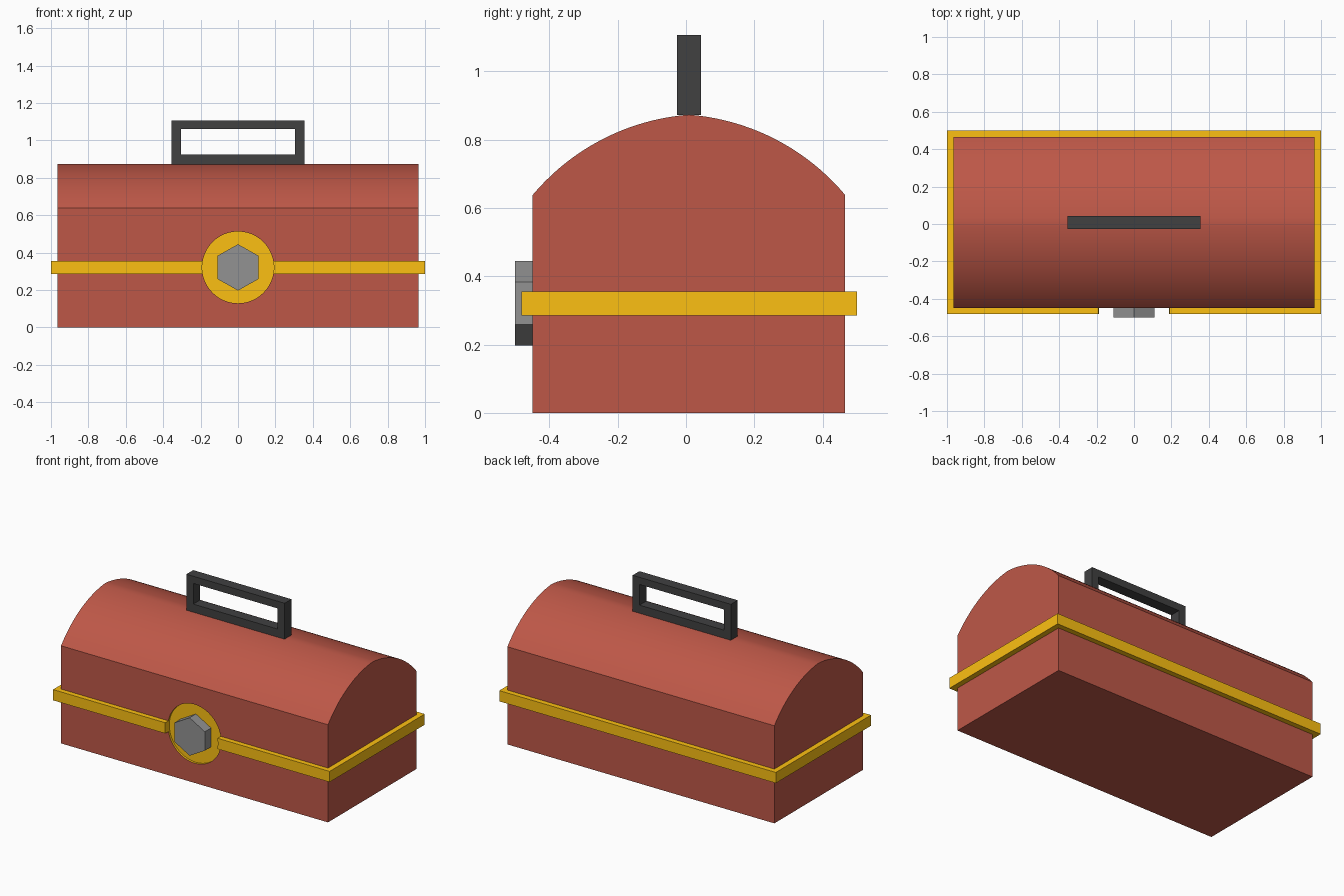
import bpy, bmesh
from math import sin, cos, radians, pi

if "Cube" in bpy.data.objects:
    bpy.data.objects.remove(bpy.data.objects["Cube"])


def material(name, rgb):
    m = bpy.data.materials.new(name)
    m.diffuse_color = (*rgb, 1)
    m.use_nodes = True
    m.node_tree.nodes["Principled BSDF"].inputs["Base Color"].default_value = m.diffuse_color
    return m


red = material("red_paint", (0.515, 0.097, 0.064))
gold = material("gold_trim", (0.98, 0.53, 0.006))
dark = material("dark_grip", (0.052, 0.052, 0.053))
steel = material("steel", (0.29, 0.29, 0.29))


def make(name, bm, *mats):
    bmesh.ops.recalc_face_normals(bm, faces=bm.faces)
    me = bpy.data.meshes.new(name)
    bm.to_mesh(me)
    bm.free()
    ob = bpy.data.objects.new(name, me)
    bpy.context.collection.objects.link(ob)
    for m in mats:
        me.materials.append(m)
    return ob


def prism(name, points, depth, *mats):
    """Extrude a closed outline of 3D points along a vector."""
    bm = bmesh.new()
    face = bm.faces.new([bm.verts.new(p) for p in points])
    geo = bmesh.ops.extrude_face_region(bm, geom=[face], use_keep_orig=True)["geom"]
    bmesh.ops.translate(bm, vec=depth, verts=[g for g in geo if isinstance(g, bmesh.types.BMVert)])
    return make(name, bm, *mats)


def frame(name, outer, inner, to3d, depth, *mats):
    """Rectangular frame from (u0, v0, u1, v1) rectangles, extruded."""
    def corners(r):
        return [(r[0], r[1]), (r[2], r[1]), (r[2], r[3]), (r[0], r[3])]
    bm = bmesh.new()
    o = [bm.verts.new(to3d(*c)) for c in corners(outer)]
    i = [bm.verts.new(to3d(*c)) for c in corners(inner)]
    faces = [bm.faces.new((o[k], o[(k + 1) % 4], i[(k + 1) % 4], i[k])) for k in range(4)]
    geo = bmesh.ops.extrude_face_region(bm, geom=faces, use_keep_orig=True)["geom"]
    bmesh.ops.translate(bm, vec=depth, verts=[g for g in geo if isinstance(g, bmesh.types.BMVert)])
    return make(name, bm, *mats)


def disc(rx, rz, sides, y, z):
    return [(rx * sin(2 * pi * k / sides), y, z + rz * cos(2 * pi * k / sides))
            for k in range(sides)]


# Box with arched lid: end profile swept along x
MID, HALF, WALL_TOP_ANGLE, TOP = 0.0085, 0.4575, 50, 0.873
a0, a1 = radians(4.4), radians(WALL_TOP_ANGLE)
R = HALF / (sin(a1) - sin(a0))
N = 20
arc = []
for k in range(N + 1):
    a = a1 + (a0 - a1) * k / N
    arc.append((R * (sin(a) - sin(a0)), TOP - R * (cos(a0) - cos(a))))
lid = [(MID - y, z) for y, z in arc] + [(MID + y, z) for y, z in reversed(arc[:-1])]
profile = [(MID - HALF, 0)] + lid + [(MID + HALF, 0)]
body = prism("box_body", [(-0.965, y, z) for y, z in profile], (1.93, 0, 0), red, gold)

# Band around the box
band = frame("trim_band", (-1, -0.482, 1, 0.5), (-0.95, -0.435, 0.95, 0.45),
             lambda u, v: (u, v, 0.285), (0, 0, 0.07), gold, gold)

# Shallow round gold recess cut through band and front wall
cutter = prism("recess_cutter", disc(0.192, 0.192, 48, -0.6, 0.321), (0, 0.165, 0), red, gold)
cutter.hide_render = True
for p in cutter.data.polygons:
    p.material_index = 1
for ob in (body, band):
    mod = ob.modifiers.new("recess", 'BOOLEAN')
    mod.operation = 'DIFFERENCE'
    mod.solver = 'EXACT'
    mod.object = cutter
    bpy.context.view_layer.objects.active = ob
    bpy.ops.object.modifier_apply(modifier=mod.name)
bpy.data.objects.remove(cutter)

# Hexagonal latch
prism("latch", disc(0.127, 0.124, 6, -0.5, 0.321), (0, 0.075, 0), steel)

# Carrying handle
frame("handle", (-0.355, 0.872, 0.355, 1.107), (-0.305, 0.925, 0.305, 1.06),
      lambda u, v: (u, -0.026, v), (0, 0.07, 0), dark)

# Smooth the lid, keep hard edges
bpy.ops.object.select_all(action='DESELECT')
body.select_set(True)
bpy.context.view_layer.objects.active = body
bpy.ops.object.shade_smooth_by_angle(angle=radians(20))
